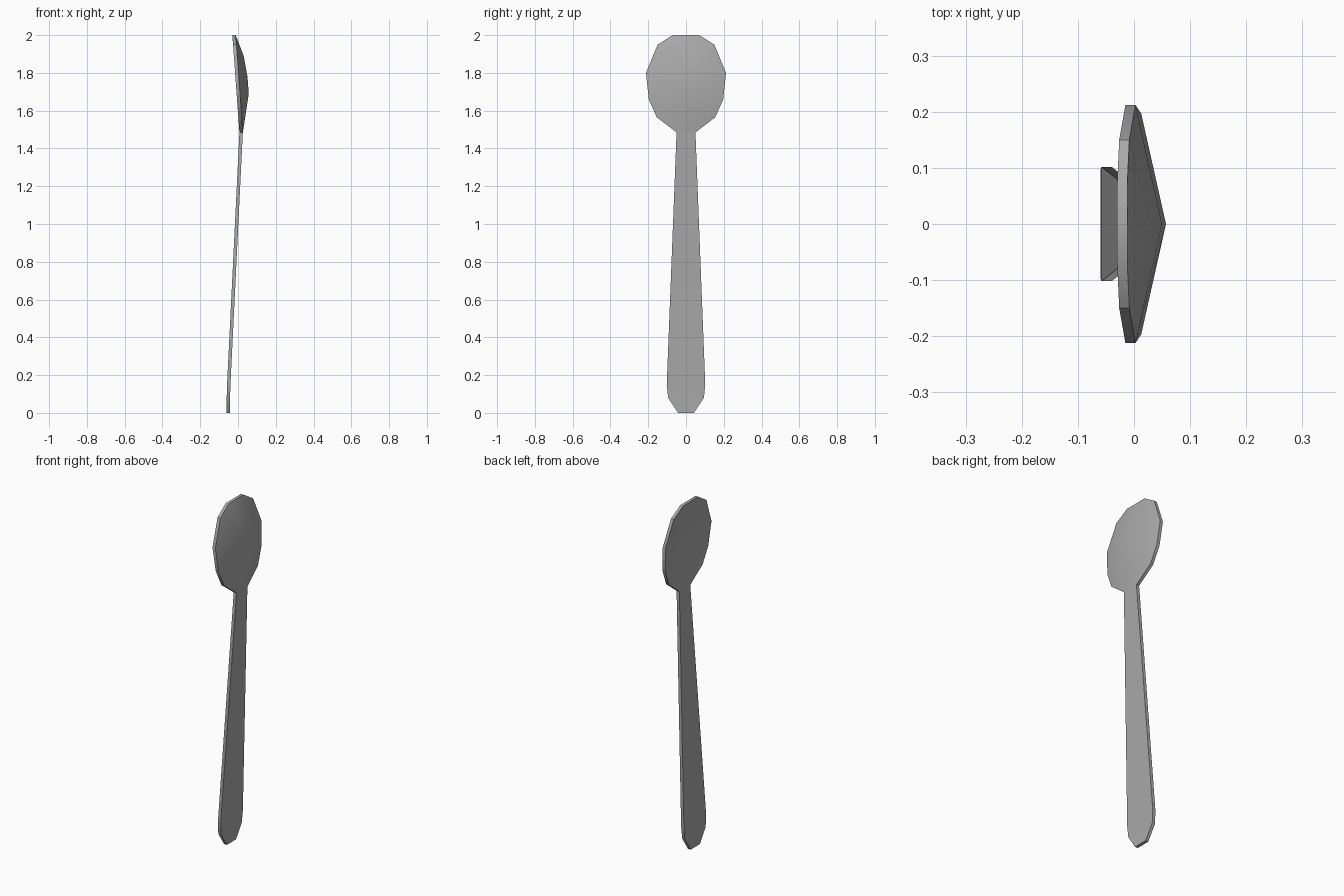
import bpy, bmesh, math

if "Cube" in bpy.data.objects:
    bpy.data.objects.remove(bpy.data.objects["Cube"], do_unlink=True)

THICK = 0.018

metal = bpy.data.materials.new("grey metal")
metal.use_nodes = True
colour = (0.4, 0.4, 0.4, 1)
metal.diffuse_color = colour
metal.node_tree.nodes["Principled BSDF"].inputs["Base Color"].default_value = colour


def plate(name, rows):
    """Skin rows of (half width, edge x, edge z, middle x, middle z), then thicken."""
    bm = bmesh.new()
    grid = []
    for half, ex, ez, mx, mz in rows:
        points = [(ex, -half, ez), (mx, 0, mz), (ex, half, ez)]
        grid.append([bm.verts.new(p) for p in points])
    for a, b in zip(grid, grid[1:]):
        for i in range(2):
            bm.faces.new((a[i], a[i + 1], b[i + 1], b[i]))
    made = bmesh.ops.extrude_face_region(bm, geom=bm.faces[:], use_keep_orig=True)
    moved = [v for v in made["geom"] if isinstance(v, bmesh.types.BMVert)]
    bmesh.ops.translate(bm, verts=moved, vec=(THICK, 0, 0))
    bmesh.ops.recalc_face_normals(bm, faces=bm.faces[:])
    mesh = bpy.data.meshes.new(name)
    bm.to_mesh(mesh)
    bm.free()
    mesh.materials.append(metal)
    obj = bpy.data.objects.new(name, mesh)
    bpy.context.collection.objects.link(obj)
    bpy.ops.object.select_all(action="DESELECT")
    obj.select_set(True)
    bpy.context.view_layer.objects.active = obj
    bpy.ops.object.shade_smooth_by_angle(angle=math.radians(35))
    return obj


# Dished bowl, hollow towards -x, with a straight sloping rim
def rim_x(z):
    return -0.03 + (2 - z) * 0.073


bowl = [(0.07, 2.0, None, None), (0.15, 1.95, 0.012, 1.89), (0.212, 1.8, 0.032, 1.78),
        (0.197, 1.66, 0.039, 1.69), (0.155, 1.565, 0.02, 1.565), (0.05, 1.485, None, None)]
plate("bowl", [(h, rim_x(z), z, rim_x(z) if mx is None else mx, mz or z)
               for h, z, mx, mz in bowl])

# Flat tapering handle with a clipped end
handle = [(0.05, rim_x(1.485), 1.485), (0.102, -0.058, 0.15),
          (0.095, -0.06, 0.08), (0.042, -0.06, 0)]
plate("handle", [(h, x, z, x, z) for h, x, z in handle])
